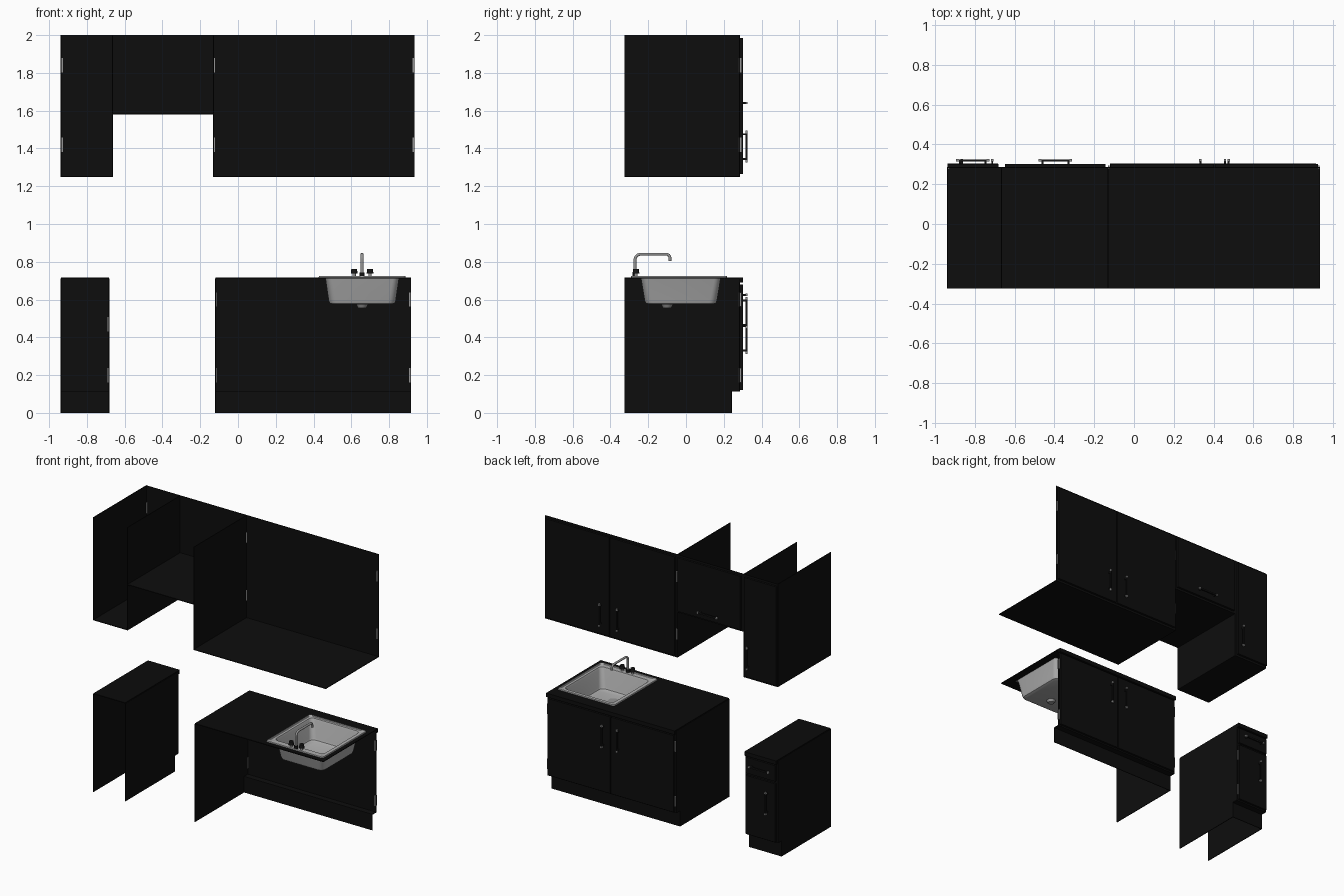
import bpy, bmesh, math
from mathutils import Vector

if "Cube" in bpy.data.objects:
    bpy.data.objects.remove(bpy.data.objects["Cube"])


def material(name, v):
    m = bpy.data.materials.new(name)
    m.diffuse_color = (*v, 1)
    m.use_nodes = True
    m.node_tree.nodes["Principled BSDF"].inputs["Base Color"].default_value = m.diffuse_color
    return m


CAB = material("black_cabinet", (0.004, 0.004, 0.004))
TOP = material("black_counter", (0.0035, 0.0035, 0.0035))
DARK = material("dark_handle", (0.008, 0.008, 0.008))
STEEL = material("sink_steel", (0.42, 0.42, 0.42))
CHROME = material("chrome", (0.3, 0.3, 0.3))


def finish(name, bm, mats):
    me = bpy.data.meshes.new(name)
    bm.normal_update()
    bm.to_mesh(me)
    bm.free()
    for m in mats:
        me.materials.append(m)
    ob = bpy.data.objects.new(name, me)
    bpy.context.collection.objects.link(ob)
    return ob


def add_box(bm, x0, x1, y0, y1, z0, z1, mat=0):
    r = bmesh.ops.create_cube(bm, size=1)
    for v in r["verts"]:
        v.co = Vector(((x0 + x1) / 2 + v.co.x * (x1 - x0),
                       (y0 + y1) / 2 + v.co.y * (y1 - y0),
                       (z0 + z1) / 2 + v.co.z * (z1 - z0)))
        for f in v.link_faces:
            f.material_index = mat


def boxes(name, mat, *dims):
    bm = bmesh.new()
    for d in dims:
        add_box(bm, *d)
    return finish(name, bm, [mat])


def cylinder(name, mat, x, y, z0, z1, r0, r1=None, seg=20):
    bm = bmesh.new()
    bmesh.ops.create_cone(bm, cap_ends=True, segments=seg, radius1=r0,
                          radius2=r0 if r1 is None else r1, depth=z1 - z0)
    bmesh.ops.translate(bm, vec=(x, y, (z0 + z1) / 2), verts=bm.verts)
    return finish(name, bm, [mat])


T = 0.005               # sheet thickness
YB, YF, YD = -0.325, 0.286, 0.301   # back edge, carcass front, door face


def door(name, x0, x1, z0, z1):
    return boxes(name, CAB, (x0, x1, YF, YD, z0, z1))


def handle(name, x, z, vertical=True):
    """Bar pull on two posts with bright end caps."""
    bm = bmesh.new()
    h, w = 0.07, 0.005

    def part(a0, a1, y0, y1, half, m):
        if vertical:
            add_box(bm, x - half, x + half, y0, y1, z + a0, z + a1, m)
        else:
            add_box(bm, x + a0, x + a1, y0, y1, z - half, z + half, m)
    part(-h, h, 0.315, 0.325, w, 0)
    for s in (-1, 1):
        part(s * 0.065 - w, s * 0.065 + w, YD - 0.001, 0.317, w, 0)
        a, b = sorted((s * h, s * (h + 0.014)))
        part(a, b, 0.314, 0.326, w + 0.001, 1)
    return finish(name, bm, [DARK, CHROME])


def hinges(name, x, *zs):
    return boxes(name, CHROME, *[(x - 0.004, x + 0.004, 0.277, 0.293, z - 0.038, z + 0.038) for z in zs])


def side(name, x, z0, z1):
    return boxes(name, CAB, (x - T / 2, x + T / 2, YB, YF, z0, z1))


def base_side(name, x):
    # side sheet with a toe-kick notch
    return boxes(name, CAB, (x - T / 2, x + T / 2, YB, 0.243, 0, 0.712),
                 (x - T / 2, x + T / 2, 0.243, YF, 0.115, 0.712))


# Wall cabinets: open top and back, right end open
L, A, B, R = -0.938, -0.665, -0.13, 0.935
side("wall_side_left", L, 1.25, 2.0)
side("wall_divider_left", A, 1.25, 2.0)
side("wall_divider_right", B, 1.25, 2.0)
for n, x0, x1, z in (("left", L, A, 1.25), ("middle", A, B, 1.58), ("right", B, R, 1.25)):
    boxes("wall_bottom_" + n, CAB, (x0, x1, YB, YF, z, z + T))
    boxes("wall_front_" + n, CAB, (x0, x1, YF - T, YF, z, 2.0))
door("wall_door_left", L, -0.68, 1.265, 1.985)
door("wall_door_middle", -0.648, -0.142, 1.595, 1.985)
door("wall_door_right_a", -0.118, 0.400, 1.265, 1.985)
door("wall_door_right_b", 0.408, 0.925, 1.265, 1.985)
handle("wall_handle_left", -0.712, 1.41)
handle("wall_handle_middle", -0.395, 1.64, False)
handle("wall_handle_right_a", 0.333, 1.41)
handle("wall_handle_right_b", 0.475, 1.41)
for n, x in (("left", -0.931), ("middle", -0.127), ("right", 0.927)):
    hinges("wall_hinges_" + n, x, 1.42, 1.84)

# Base cabinets: open back and bottom
BL, BA, BB, BR = -0.938, -0.682, -0.12, 0.915
for n, x in (("left_outer", BL), ("left_inner", BA), ("right_inner", BB)):
    base_side("base_side_" + n, x)
for n, x0, x1 in (("left", BL, BA), ("right", BB, BR)):
    boxes("base_front_" + n, CAB, (x0, x1, YF - T, YF, 0.115, 0.712),
          (x0, x1, 0.238, YF, 0.112, 0.117))
    boxes("toe_kick_" + n, CAB, (x0, x1, 0.238, 0.243, 0, 0.115))
    boxes("counter_lip_" + n, TOP, (x0, x1, YF, 0.303, 0.69, 0.718))
door("base_door_left", -0.93, -0.69, 0.122, 0.548)
door("base_drawer_left", -0.93, -0.69, 0.565, 0.68)
door("base_door_right_a", -0.11, 0.392, 0.122, 0.68)
door("base_door_right_b", 0.400, 0.905, 0.122, 0.68)
handle("base_handle_left", -0.865, 0.395)
handle("drawer_handle", -0.81, 0.625, False)
handle("base_handle_right_a", 0.333, 0.53)
handle("base_handle_right_b", 0.457, 0.53)
hinges("base_hinges_left", -0.687, 0.2, 0.47)
hinges("base_hinges_right_a", -0.117, 0.2, 0.6)
hinges("base_hinges_right_b", 0.910, 0.2, 0.6)

# Worktops, the right one cut out for the sink
C0, C1 = 0.712, 0.718
X0, X1, Y0, Y1 = 0.455, 0.860, -0.245, 0.190
boxes("counter_left", TOP, (BL, BA, YB, YF, C0, C1))
boxes("counter_right", TOP, (BB, X0, YB, YF, C0, C1), (X1, BR, YB, YF, C0, C1),
      (X0, X1, YB, Y0, C0, C1), (X0, X1, Y1, YF, C0, C1))


# Sink: lofted rounded rectangles from rim to basin floor
def ring(bm, x0, x1, y0, y1, z, r, n=5):
    out = []
    for i, (cx, cy) in enumerate(((x1 - r, y1 - r), (x0 + r, y1 - r), (x0 + r, y0 + r), (x1 - r, y0 + r))):
        for k in range(n + 1):
            a = math.pi / 2 * (i + k / n)
            out.append(bm.verts.new((cx + r * math.cos(a), cy + r * math.sin(a), z)))
    return out


bm = bmesh.new()
rings = [ring(bm, *p) for p in (
    (0.427, 0.888, -0.292, 0.218, 0.718, 0.015),
    (0.430, 0.885, -0.289, 0.215, 0.726, 0.015),
    (0.438, 0.877, -0.281, 0.207, 0.726, 0.015),
    (0.442, 0.873, -0.277, 0.203, 0.722, 0.015),
    (0.460, 0.855, -0.240, 0.185, 0.722, 0.030),
    (0.466, 0.849, -0.235, 0.180, 0.710, 0.030),
    (0.483, 0.832, -0.216, 0.161, 0.595, 0.035),
    (0.488, 0.827, -0.211, 0.156, 0.582, 0.035),
    (0.502, 0.813, -0.197, 0.142, 0.576, 0.030))]
for a, b in zip(rings, rings[1:]):
    for i in range(len(a)):
        j = (i + 1) % len(a)
        bm.faces.new((a[i], a[j], b[j], b[i]))
bm.faces.new(rings[-1])
sink = finish("sink", bm, [STEEL])
sol = sink.modifiers.new("thickness", "SOLIDIFY")
sol.thickness = 0.003
drain = cylinder("sink_drain", CHROME, 0.657, -0.10, 0.556, 0.579, 0.022, 0.034, 24)

# Faucet: swept pipe with rounded bends
pts = [(-0.27, 0.722), (-0.27, 0.81)]
pts += [(-0.24 - 0.03 * math.cos(a), 0.81 + 0.03 * math.sin(a)) for a in (math.pi / 12 * k for k in range(1, 7))]
pts += [(-0.105 + 0.02 * math.sin(a), 0.82 + 0.02 * math.cos(a)) for a in (math.pi / 12 * k for k in range(7))]
pts += [(-0.085, 0.805)]
cu = bpy.data.curves.new("faucet", "CURVE")
cu.dimensions = "3D"
cu.bevel_depth, cu.bevel_resolution, cu.use_fill_caps = 0.008, 3, True
sp = cu.splines.new("POLY")
sp.points.add(len(pts) - 1)
for p, (y, z) in zip(sp.points, pts):
    p.co = (0.657, y, z, 1)
cu.materials.append(CHROME)
faucet = bpy.data.objects.new("faucet", cu)
bpy.context.collection.objects.link(faucet)
smooth = [sink, drain]
smooth.append(cylinder("faucet_base", DARK, 0.657, -0.27, 0.721, 0.742, 0.014))
for n, x in (("left", 0.615), ("right", 0.699)):
    smooth.append(cylinder("tap_stem_" + n, CHROME, x, -0.265, 0.721, 0.74, 0.009))
    smooth.append(cylinder("tap_knob_" + n, DARK, x, -0.265, 0.738, 0.763, 0.018, 0.015))

# Smooth shading on round parts
bpy.ops.object.select_all(action="DESELECT")
for o in smooth:
    o.select_set(True)
bpy.context.view_layer.objects.active = sink
bpy.ops.object.shade_smooth_by_angle(angle=math.radians(40))
